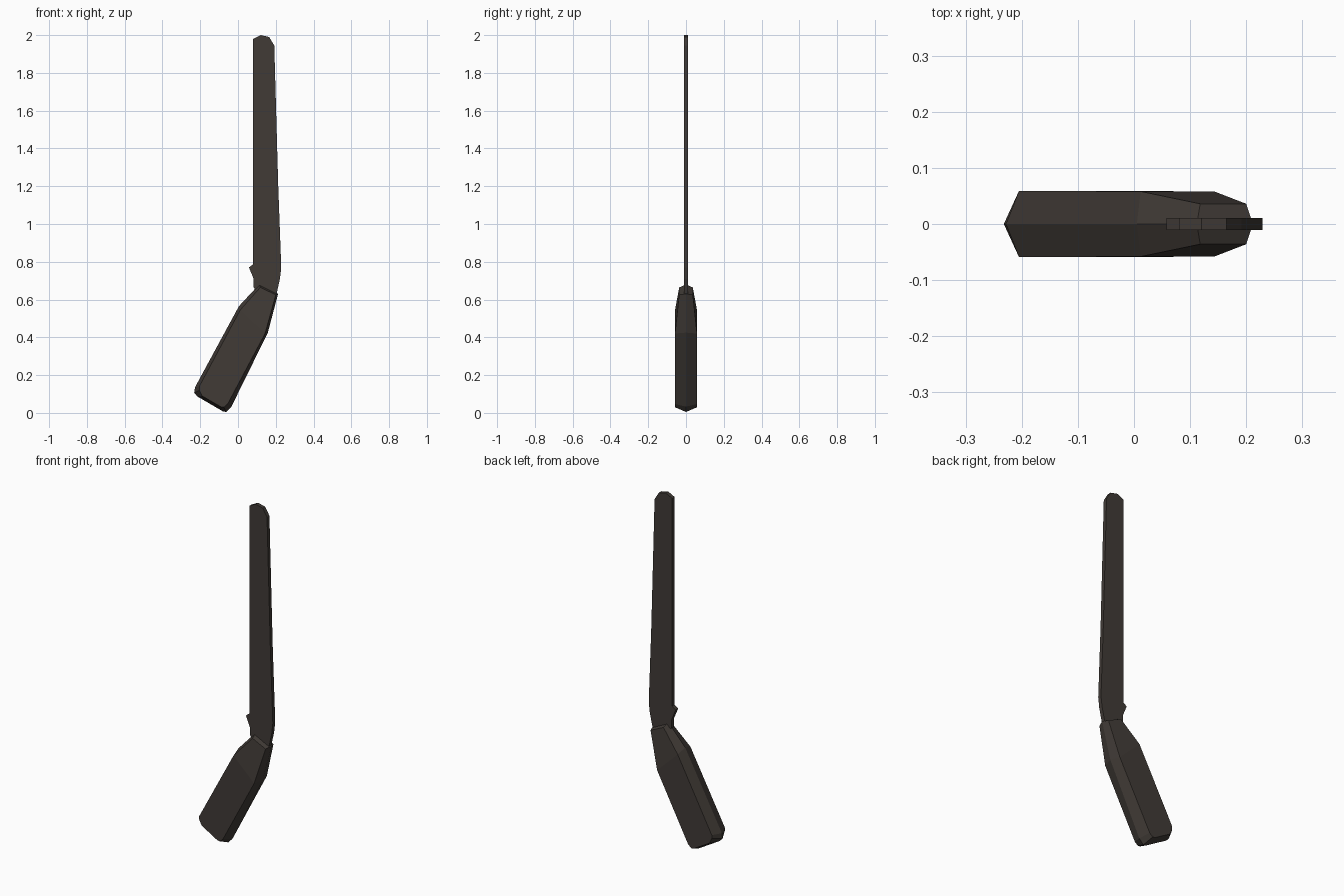
import bpy, bmesh

if "Cube" in bpy.data.objects:
    bpy.data.objects.remove(bpy.data.objects["Cube"])

mat = bpy.data.materials.new("dark_brown")
mat.diffuse_color = (0.052, 0.043, 0.037, 1)
mat.use_nodes = True
mat.node_tree.nodes["Principled BSDF"].inputs["Base Color"].default_value = mat.diffuse_color


def finish(bm, name):
    bmesh.ops.recalc_face_normals(bm, faces=bm.faces[:])
    mesh = bpy.data.meshes.new(name)
    bm.to_mesh(mesh)
    bm.free()
    mesh.materials.append(mat)
    obj = bpy.data.objects.new(name, mesh)
    bpy.context.collection.objects.link(obj)
    return obj


def bridge(bm, a, b):
    for i in range(len(a)):
        j = (i + 1) % len(a)
        bm.faces.new((a[i], a[j], b[j], b[i]))


# Blade: flat profile of constant thickness, tang running into the handle
blade = [(0.08, 1.98), (0.12, 2.0), (0.165, 1.99), (0.192, 1.945),
         (0.213, 1.2), (0.229, 0.77), (0.222, 0.71), (0.2, 0.61),
         (0.1, 0.64), (0.083, 0.665), (0.083, 0.71), (0.058, 0.77),
         (0.08, 0.787)]
bm = bmesh.new()
front, back = [[bm.verts.new((x, y, z)) for x, z in blade]
               for y in (-0.011, 0.011)]
bm.faces.new(front)
bm.faces.new(back)
bridge(bm, front, back)
finish(bm, "blade")

# Handle: centre ridge outline with a raised, inset face on each side
# (ridge x, ridge z, face x, face z, face half thickness)
handle = [(-0.232, 0.105, -0.205, 0.12, 0.059),
          (-0.215, 0.087, -0.19, 0.09, 0.059),
          (-0.08, 0.008, -0.09, 0.032, 0.059),
          (-0.062, 0.005, -0.075, 0.03, 0.059),
          (-0.035, 0.033, -0.055, 0.047, 0.059),
          (0.158, 0.425, 0.143, 0.42, 0.058),
          (0.212, 0.63, 0.2, 0.625, 0.036),
          (0.112, 0.68, 0.118, 0.664, 0.036),
          (0.005, 0.565, 0.012, 0.545, 0.058),
          (-0.228, 0.135, -0.205, 0.14, 0.059)]
bm = bmesh.new()
ridge = [bm.verts.new((p[0], 0, p[1])) for p in handle]
for side in (-1, 1):
    face = [bm.verts.new((p[2], side * p[4], p[3])) for p in handle]
    bridge(bm, ridge, face)
    bm.faces.new(face[5:9])                          # tapered neck
    bm.faces.new(face[:6] + face[8:])                # main grip
finish(bm, "handle")
